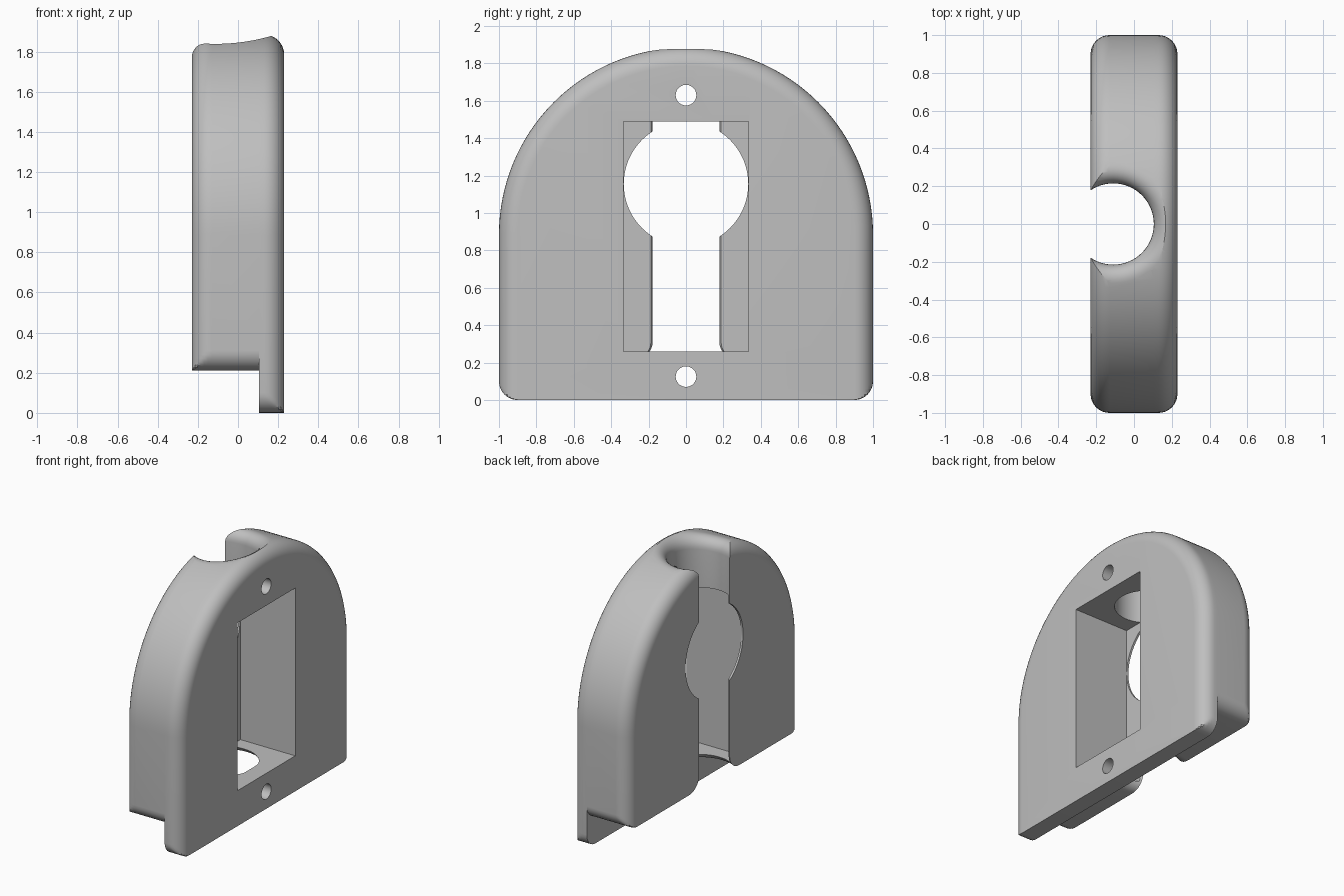
import bpy, bmesh
from math import sin, cos, pi, sqrt
from mathutils import Matrix

if "Cube" in bpy.data.objects:
    bpy.data.objects.remove(bpy.data.objects["Cube"], do_unlink=True)

HALF = 0.23        # half thickness
STEP_X = 0.105     # where the thick back ends and the plate begins
STEP_Z = 0.21      # underside of the thick back
SPRING = 0.885     # height where the arch starts
FILLET = 0.1
STEPS = 8

grey = bpy.data.materials.new("plain_grey")
grey.use_nodes = True
colour = (0.52, 0.52, 0.52, 1)
grey.diffuse_color = colour
grey.node_tree.nodes["Principled BSDF"].inputs["Base Color"].default_value = colour


def add_object(name, bm):
    bmesh.ops.remove_doubles(bm, verts=bm.verts, dist=1e-5)
    bmesh.ops.recalc_face_normals(bm, faces=bm.faces)
    mesh = bpy.data.meshes.new(name)
    bm.to_mesh(mesh)
    bm.free()
    obj = bpy.data.objects.new(name, mesh)
    bpy.context.collection.objects.link(obj)
    obj.data.materials.append(grey)
    return obj


def loft(name, rings):
    """Skin equal-length closed rings and cap both ends."""
    bm = bmesh.new()
    loops = [[bm.verts.new(p) for p in ring] for ring in rings]
    n = len(rings[0])
    for a, b in zip(loops, loops[1:]):
        for i in range(n):
            j = (i + 1) % n
            bm.faces.new((a[i], a[j], b[j], b[i]))
    bm.faces.new(loops[0])
    bm.faces.new(loops[-1])
    return add_object(name, bm)


def arch_ring(x, inset, floor):
    """Arched outline with rounded bottom corners, sides inset by a distance."""
    half = []
    for i in range(STEPS + 1):
        t = pi / 2 * i / STEPS
        y = min(1 - inset, 1 - FILLET + FILLET * sin(t))
        half.append((y, floor + FILLET * (1 - cos(t))))
    half.append((1 - inset, STEP_Z + FILLET))
    for i in range(33):
        t = pi / 2 * i / 32
        half.append(((1 - inset) * cos(t), SPRING + (1 - inset) * sin(t)))
    pts = half + [(-y, z) for y, z in reversed(half[:-1])]
    return [(x, y, z) for y, z in pts]


# Arched body with rounded rims and a stepped underside
edge = [(FILLET * (1 - cos(pi / 2 * i / STEPS)), FILLET * (1 - sin(pi / 2 * i / STEPS)))
        for i in range(STEPS + 1)]
rings = [arch_ring(-HALF + depth, inset, STEP_Z) for depth, inset in edge]
rings += [arch_ring(STEP_X, 0, STEP_Z), arch_ring(STEP_X, 0, 0)]
rings += [arch_ring(HALF - depth, inset, 0) for depth, inset in reversed(edge)]
body = loft("arched_housing", rings)


def bore_ring(radius, height, follow_top):
    """Ring of the vertical bore; upper rings follow the arch."""
    ring = []
    for i in range(64):
        a = 2 * pi * i / 64
        x, y = -0.11 + radius * cos(a), radius * sin(a)
        if follow_top:
            z = SPRING + sqrt(1 - y * y) + height
        else:
            x, z = min(x, STEP_X), height
        ring.append((x, y, z))
    return ring


def box(name, x0, x1, y, z0, z1):
    bm = bmesh.new()
    bmesh.ops.create_cube(bm, size=1)
    bmesh.ops.scale(bm, vec=(x1 - x0, 2 * y, z1 - z0), verts=bm.verts)
    bmesh.ops.translate(bm, vec=((x0 + x1) / 2, 0, (z0 + z1) / 2), verts=bm.verts)
    return add_object(name, bm)


def rod(name, radius, length, centre, axis="X"):
    bm = bmesh.new()
    turn = Matrix.Rotation(pi / 2, 4, "Y") if axis == "X" else Matrix()
    bmesh.ops.create_cone(bm, cap_ends=True, segments=64, radius1=radius, radius2=radius,
                          depth=length, matrix=Matrix.Translation(centre) @ turn)
    return add_object(name, bm)


# Vertical bore flared at both ends
R = 0.215
flare = [(FILLET * (1 - sin(pi / 2 * i / STEPS)), FILLET * (1 - cos(pi / 2 * i / STEPS)))
         for i in range(STEPS + 1)]
bore = [bore_ring(R + FILLET, 0.1, False)]
bore += [bore_ring(R + out, STEP_Z + up, False) for out, up in flare]
bore += [bore_ring(R + out, -up, True) for out, up in reversed(flare)]
bore.append(bore_ring(R + FILLET, 0.2, True))

cutters = [
    loft("bore_cutter", bore),
    box("pocket_cutter", -0.215, 0.4, 0.335, 0.26, 1.49),
    rod("round_window_cutter", 0.333, 0.4, (-0.3, 0, 1.155)),
    rod("upper_screw_cutter", 0.055, 0.5, (0.15, 0, 1.63)),
    rod("lower_screw_cutter", 0.055, 0.5, (0.15, 0, 0.125)),
]
# Blind holes in the underside
for side in (-1, 1):
    cutters.append(rod("underside_hole_cutter", 0.045, 0.5, (-0.04, 0.65 * side, 0.35), "Z"))

# Cut every opening, then drop the cutters
bpy.ops.object.select_all(action="DESELECT")
bpy.context.view_layer.objects.active = body
body.select_set(True)
for cutter in cutters:
    cutter.hide_render = True
    mod = body.modifiers.new(cutter.name, "BOOLEAN")
    mod.operation = "DIFFERENCE"
    mod.solver = "EXACT"
    mod.object = cutter
    bpy.ops.object.modifier_apply(modifier=mod.name)
    bpy.data.objects.remove(cutter, do_unlink=True)

bpy.ops.object.shade_smooth_by_angle(angle=pi / 6)
